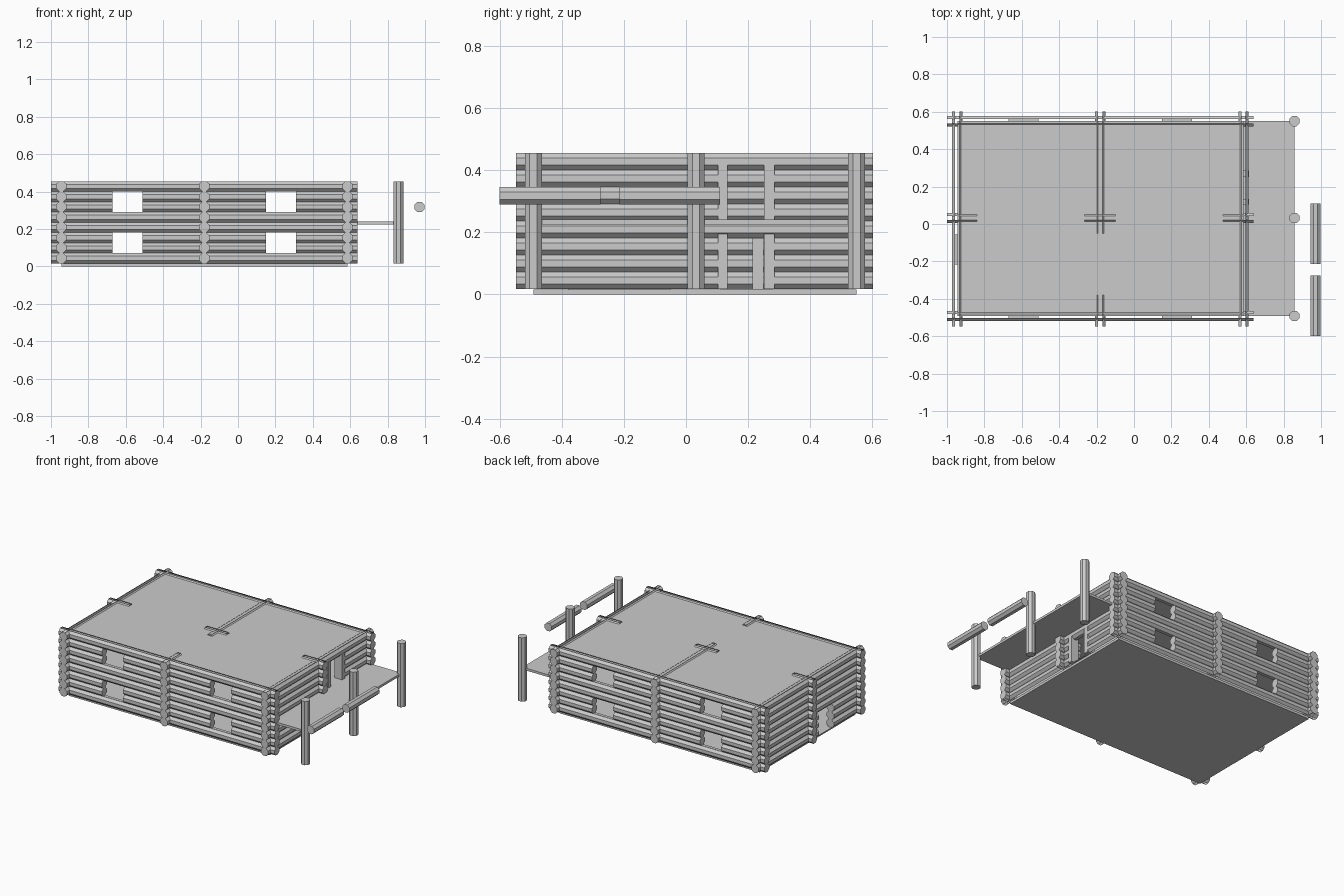
import bpy, bmesh, math

if "Cube" in bpy.data.objects:
    bpy.data.objects.remove(bpy.data.objects["Cube"])

mat = bpy.data.materials.new("plain grey")
mat.diffuse_color = (0.6, 0.6, 0.6, 1)
mat.use_nodes = True
mat.node_tree.nodes["Principled BSDF"].inputs["Base Color"].default_value = mat.diffuse_color

H = 0.0548            # height of one log course
Z0 = 0.017            # underside of the lowest log
R = H / 2 / math.cos(math.pi / 8)
XW = (-0.945, -0.18, 0.585)   # walls running in y
YW = (-0.492, 0.032, 0.55)    # walls running in x


def finish(name, bm):
    me = bpy.data.meshes.new(name)
    bm.normal_update()
    bm.to_mesh(me)
    bm.free()
    me.materials.append(mat)
    ob = bpy.data.objects.new(name, me)
    bpy.context.collection.objects.link(ob)
    return ob


def add_log(bm, axis, a, b, u, v, hollow=True):
    """Eight-sided log along an axis; u, v are the other two coordinates."""
    rings = []
    for t in (a, b):
        ring = []
        for i in range(8):
            ang = math.pi / 8 + i * math.pi / 4
            p, q = u + R * math.cos(ang), v + R * math.sin(ang)
            co = {'x': (t, p, q), 'y': (p, t, q), 'z': (p, q, t)}[axis]
            ring.append(bm.verts.new(co))
        rings.append(ring)
    faces = [bm.faces.new(rings[0]), bm.faces.new(rings[1][::-1])]
    for i in range(8):
        if hollow and i in (1, 5):     # stacked logs have no top and bottom strip
            continue
        j = (i + 1) % 8
        faces.append(bm.faces.new((rings[0][i], rings[1][i], rings[1][j], rings[0][j])))
    bmesh.ops.recalc_face_normals(bm, faces=faces)


def add_box(bm, x0, x1, y0, y1, z0, z1):
    vs = bmesh.ops.create_cube(bm, size=1)["verts"]
    for v in vs:
        v.co = ((x0 + x1) / 2 + v.co.x * (x1 - x0),
                (y0 + y1) / 2 + v.co.y * (y1 - y0),
                (z0 + z1) / 2 + v.co.z * (z1 - z0))


def wall(name, axis, u, a, b, openings=()):
    """Eight stacked courses; openings are (start, end, first course, last course)."""
    bm = bmesh.new()
    for k in range(8):
        z = Z0 + H * (k + 0.5)
        start = a
        for o0, o1, k0, k1 in sorted(openings):
            if k0 <= k <= k1:
                add_log(bm, axis, start, o0, u, z)
                start = o1
        add_log(bm, axis, start, b, u, z)
    # sill and lintel strips close the hollow logs
    for o0, o1, k0, k1 in openings:
        for zz in (Z0 + H * k0 - 0.001, Z0 + H * (k1 + 1) - 0.001):
            if zz > 0.44:
                continue
            if axis == 'x':
                add_box(bm, o0, o1, u - 0.011, u + 0.011, zz, zz + 0.002)
            else:
                add_box(bm, u - 0.011, u + 0.011, o0, o1, zz, zz + 0.002)
    return finish(name, bm)


def box(name, *d):
    bm = bmesh.new()
    add_box(bm, *d)
    return finish(name, bm)


# long walls with four windows each
windows = [(x, x + 0.162, k, k + 1) for x in (-0.672, 0.149) for k in (1, 5)]
wall("front_wall", 'x', YW[0], -1.0, 0.64, windows)
wall("back_wall", 'x', YW[2], -1.0, 0.64, windows)

# cross walls
wall("left_wall", 'y', XW[0], -0.548, 0.602, [(-0.216, -0.056, 0, 2)])
wall("right_wall", 'y', XW[2], -0.548, 0.602,
     [(0.11, 0.28, 0, 2), (0.11, 0.28, 4, 6)])
wall("middle_wall", 'y', XW[1], -0.548, 0.602, [(-0.38, -0.05, 0, 7)])

# short log stubs crossing each cross wall on the middle line
for n, (a, b) in zip(("left", "middle", "right"),
                     ((-1.0, -0.84), (-0.265, -0.10), (0.475, 0.64))):
    wall(n + "_stub_wall", 'x', YW[1], a, b)

# floors, balcony and ceiling
box("ground_floor", XW[0], XW[2], YW[0], YW[2], 0.0, 0.0165)
box("upper_floor_and_balcony", XW[0], 0.858, YW[0], YW[2], 0.225, 0.241)
box("ceiling", XW[0], XW[2], YW[0], YW[2], 0.433, 0.448)

# door frames on the balcony side
for i, (y0, y1) in enumerate(((0.103, 0.133), (0.252, 0.285))):
    for lvl, (z0, z1) in enumerate(((Z0, 0.195), (0.24, 0.42))):
        box(f"door_jamb_{lvl}_{i}", 0.558, 0.615, y0, y1, z0, z1)
box("lower_door_edge", 0.50, 0.58, 0.214, 0.25, Z0, 0.185)

# balcony posts
for i, y in enumerate(YW):
    bm = bmesh.new()
    add_log(bm, 'z', Z0, Z0 + 8 * H, 0.858, y, hollow=False)
    finish(f"balcony_post_{i}", bm)

# loose rails in front of the balcony
for i, (a, b) in enumerate(((-0.6, -0.275), (-0.215, 0.11))):
    bm = bmesh.new()
    add_log(bm, 'y', a, b, 0.971, 0.318, hollow=False)
    finish(f"balcony_rail_{i}", bm)
